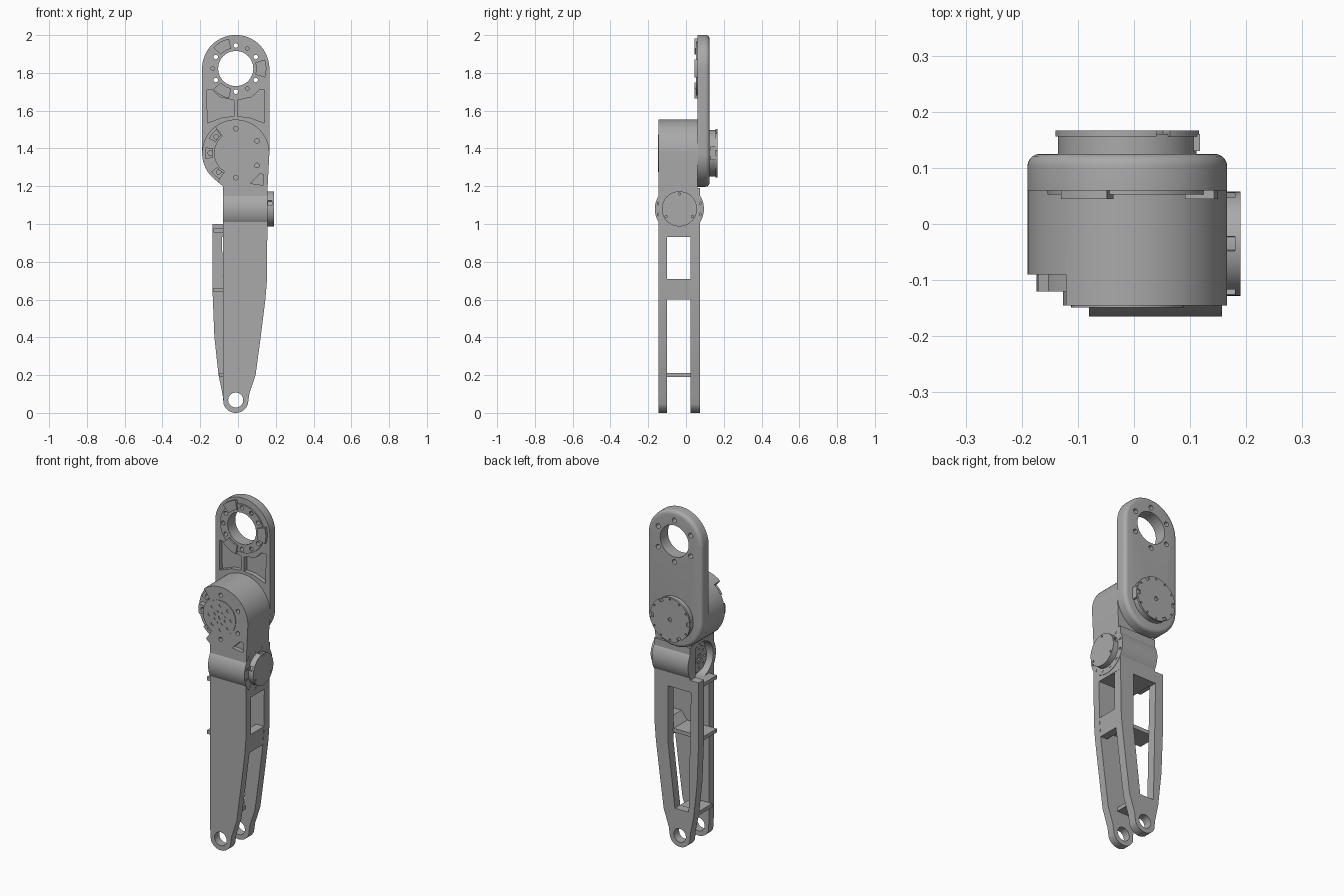
import bpy, bmesh, math
from mathutils import Vector

old = bpy.data.objects.get("Cube")
if old:
    bpy.data.objects.remove(old)


def material(name, v):
    m = bpy.data.materials.new(name)
    m.use_nodes = True
    m.diffuse_color = (v, v, v, 1)
    m.node_tree.nodes["Principled BSDF"].inputs["Base Color"].default_value = (v, v, v, 1)
    return m


GREY = material("machined grey", 0.4)
CX, ELBOW, TOP, R = -0.012, 1.375, 1.823, 0.178
KY, KZ = -0.035, 1.08


def arc(cu, cv, r, a0, a1, n=24):
    return [(cu + r * math.cos(math.radians(a0 + (a1 - a0) * i / n)),
             cv + r * math.sin(math.radians(a0 + (a1 - a0) * i / n))) for i in range(n + 1)]


def circle(cu, cv, r, n=48):
    return arc(cu, cv, r, 0, 360, n)[:-1]


def sector(cu, cv, r0, r1, a0, a1, n=12):
    return arc(cu, cv, r1, a0, a1, n) + arc(cu, cv, r0, a1, a0, n)


def ring_of(cu, cv, r, n, start=0):
    return arc(cu, cv, r, start, start + 360, n)[:-1]


def prism(name, pts, axis, lo, hi, bevel=0):
    """Extrude a 2D outline along x or y; bevel rounds the edge at hi."""
    place = {"x": lambda u, v, d: (d, u, v), "y": lambda u, v, d: (u, d, v)}[axis]
    bm = bmesh.new()
    face = bm.faces.new([bm.verts.new(place(u, v, lo)) for u, v in pts])
    out = bmesh.ops.extrude_face_region(bm, geom=[face])["geom"]
    top = [g for g in out if isinstance(g, bmesh.types.BMVert)]
    bmesh.ops.translate(bm, verts=top, vec=Vector(place(0, 0, hi - lo)))
    if bevel:
        edges = [e for e in bm.edges if all(v in top for v in e.verts)]
        bmesh.ops.bevel(bm, geom=edges, offset=bevel, segments=5, profile=0.5, affect='EDGES')
    bmesh.ops.recalc_face_normals(bm, faces=bm.faces)
    mesh = bpy.data.meshes.new(name)
    bm.to_mesh(mesh)
    bm.free()
    mesh.materials.append(GREY)
    ob = bpy.data.objects.new(name, mesh)
    bpy.context.collection.objects.link(ob)
    return ob


def box(name, x, y, z):
    return prism(name, [(x[0], z[0]), (x[1], z[0]), (x[1], z[1]), (x[0], z[1])], "y", *y)


def cut(ob, cutters):
    """Subtract the cutters, then remove them."""
    for c in cutters:
        c.hide_render = True
        mod = ob.modifiers.new("cut", 'BOOLEAN')
        mod.operation, mod.object, mod.solver = 'DIFFERENCE', c, 'EXACT'
    bpy.context.view_layer.update()
    deps = bpy.context.evaluated_depsgraph_get()
    mesh = bpy.data.meshes.new_from_object(ob.evaluated_get(deps))
    ob.modifiers.clear()
    ob.data = mesh
    for c in cutters:
        bpy.data.objects.remove(c)


def drill(centres, r, axis, lo, hi):
    return [prism("drill", circle(u, v, r, 16), axis, lo, hi) for u, v in centres]


# Upper link: rounded plate with bore, bolt holes and two pockets
link = prism("upper_link", arc(CX, TOP, R, 0, 180, 36) + arc(CX, ELBOW, R, 180, 360, 36),
             "y", 0.06, 0.125, 0.022)
cutters = [prism("bore", circle(CX, TOP, 0.093), "y", 0, 0.2)]
cutters += drill(ring_of(CX, TOP, 0.122, 6, 30), 0.014, "y", 0, 0.2)
cutters += drill(ring_of(CX, TOP, 0.122, 6, 0), 0.01, "y", 0, 0.08)
for s in (-1, 1):
    pocket = [(0.01, 1.57), (0.07, 1.565), (0.15, 1.535), (0.152, 1.71),
              (0.125, 1.71), (0.085, 1.672), (0.01, 1.655)]
    cutters.append(prism("pocket", [(CX + s * u, v) for u, v in pocket], "y", 0, 0.085))
cut(link, cutters)

# Raised seat and three clamps around the upper bore
seat = prism("bore_seat", circle(CX, TOP, 0.142), "y", 0.053, 0.062)
cut(seat, [prism("bore", circle(CX, TOP, 0.093), "y", 0, 0.2)]
    + drill(ring_of(CX, TOP, 0.122, 12), 0.012, "y", 0, 0.2))
for a in (0, 120, 240):
    prism("bore_clamp", sector(CX, TOP, 0.108, 0.162, a - 17, a + 17), "y", 0.045, 0.07)

# Elbow housing and neck
housing = prism("elbow_housing", arc(CX, ELBOW, R, 0, 235, 44)
                + [(-0.08, 1.2), (-0.08, 0.93), (0.155, 0.93), (0.156, 1.18)], "y", -0.145, 0.062)
cutters = [prism("recess", sector(CX, ELBOW, 0.115, 0.25, 128, 238), "y", -0.2, -0.09),
           prism("web_pocket", [(0.065, 1.215), (0.135, 1.205), (0.135, 1.262), (0.115, 1.265)],
                 "y", -0.2, -0.12),
           prism("knee_recess", circle(KY, KZ, 0.105), "x", -0.2, -0.03)]
cutters += drill(ring_of(CX, ELBOW, 0.13, 6, 30)[:1] + ring_of(CX, ELBOW, 0.13, 6, 30)[1:2]
                 + ring_of(CX, ELBOW, 0.13, 6, 30)[4:], 0.012, "y", -0.2, -0.12)
cut(housing, cutters)
for a in (140, 180, 228):
    clamp = prism("elbow_clamp", sector(CX, ELBOW, 0.122, 0.162, a - 11, a + 11), "y", -0.12, -0.085)
    cut(clamp, drill(arc(CX, ELBOW, 0.135, a, a + 1, 1)[:1], 0.012, "y", -0.2, -0.1))


def hub(name, u, v, r, axis, lo, hi, face):
    """Output flange with two rings of bolt holes on the given face."""
    ob = prism(name, circle(u, v, r), axis, lo, hi)
    depth = (face - 0.012, face + 0.012)
    cut(ob, drill(ring_of(u, v, r * 0.72, 8), r * 0.09, axis, *depth)
        + drill(ring_of(u, v, r * 0.36, 8, 22), r * 0.07, axis, *depth)
        + drill([(u, v)], r * 0.12, axis, *depth))


hub("elbow_hub", CX, ELBOW, 0.1, "y", -0.149, -0.12, -0.149)
hub("knee_hub", KY, KZ, 0.075, "x", -0.06, 0.0, -0.06)

# Elbow motor cover on the back
prism("elbow_cover", circle(CX, ELBOW, 0.123), "y", 0.12, 0.16)
cover = prism("elbow_cover_rim", circle(CX, ELBOW, 0.129), "y", 0.156, 0.167)
cut(cover, drill(ring_of(CX, ELBOW, 0.118, 12), 0.005, "y", 0.16, 0.2)
    + drill([(CX, ELBOW)], 0.012, "y", 0.16, 0.2)
    + [prism("notch", sector(CX, ELBOW, 0.108, 0.15, a - 6, a + 6), "y", 0.1, 0.2)
       for a in (0, 60, 180, 240)])
box("elbow_connector", (0.095, 0.118), (0.13, 0.16), (1.34, 1.41))

# Knee barrel, open on its inner side, and its cover
barrel = prism("knee_barrel", circle(KY, KZ, 0.13, 64), "x", -0.08, 0.157)
cut(barrel, [prism("knee_recess", circle(KY, KZ, 0.105), "x", -0.2, -0.03)]
    + drill(ring_of(KY, KZ, 0.113, 12, 15), 0.008, "x", 0.145, 0.2))
cover = prism("knee_cover", circle(KY, KZ, 0.093), "x", 0.15, 0.19)
cut(cover, drill(ring_of(KY, KZ, 0.08, 3, 90), 0.006, "x", 0.18, 0.2)
    + [prism("slot", sector(KY, KZ, 0.082, 0.11, a - 8, a + 8), "x", 0.16, 0.18)
       for a in (20, 90, 160)])

# Shin: two tapered plates ending in drilled feet
right_edge = [(0.06, 0.1), (0.093, 0.2), (0.12, 0.4), (0.145, 0.6), (0.153, 0.7)]
foot = arc(CX, 0.068, 0.068, 200, 340, 20)
front = prism("front_shin_plate", [(-0.08, 0.93), (-0.08, 0.11)] + foot + right_edge
              + [(0.155, 0.93)], "y", -0.145, -0.1)
cut(front, drill([(CX, 0.068)], 0.04, "y", -0.3, 0.3))
back = prism("back_shin_plate", [(-0.08, 1.19), (-0.08, 1.0), (-0.135, 1.0), (-0.135, 0.65),
                                 (-0.125, 0.4), (-0.103, 0.2), (-0.082, 0.1)] + foot + right_edge
             + [(0.155, 1.19)], "y", 0.025, 0.075)
cut(back, drill([(CX, 0.068)], 0.04, "y", -0.3, 0.3)
    + [prism("window", [(-0.085, 0.93), (0.065, 0.93), (0.065, 0.6), (0.02, 0.22), (-0.07, 0.22)],
             "y", 0, 0.1)])

# Cross members between the plates
prism("shin_bridge", [(0.06, 0.66), (0.1, 0.6), (0.144, 0.6), (0.152, 0.71), (0.1, 0.71)],
      "y", -0.1, 0.025)
for name, x0, x1, z in (("top_shelf", -0.13, -0.05, 0.955), ("middle_shelf", -0.13, 0.1, 0.64),
                        ("bottom_shelf", -0.1, 0.03, 0.19)):
    box(name, (x0, x1), (-0.102, 0.027), (z, z + 0.022))

# Smooth the round walls, keep edges crisp
for ob in bpy.context.scene.objects:
    ob.select_set(ob.type == 'MESH')
bpy.context.view_layer.objects.active = link
bpy.ops.object.shade_smooth_by_angle(angle=math.radians(30))
